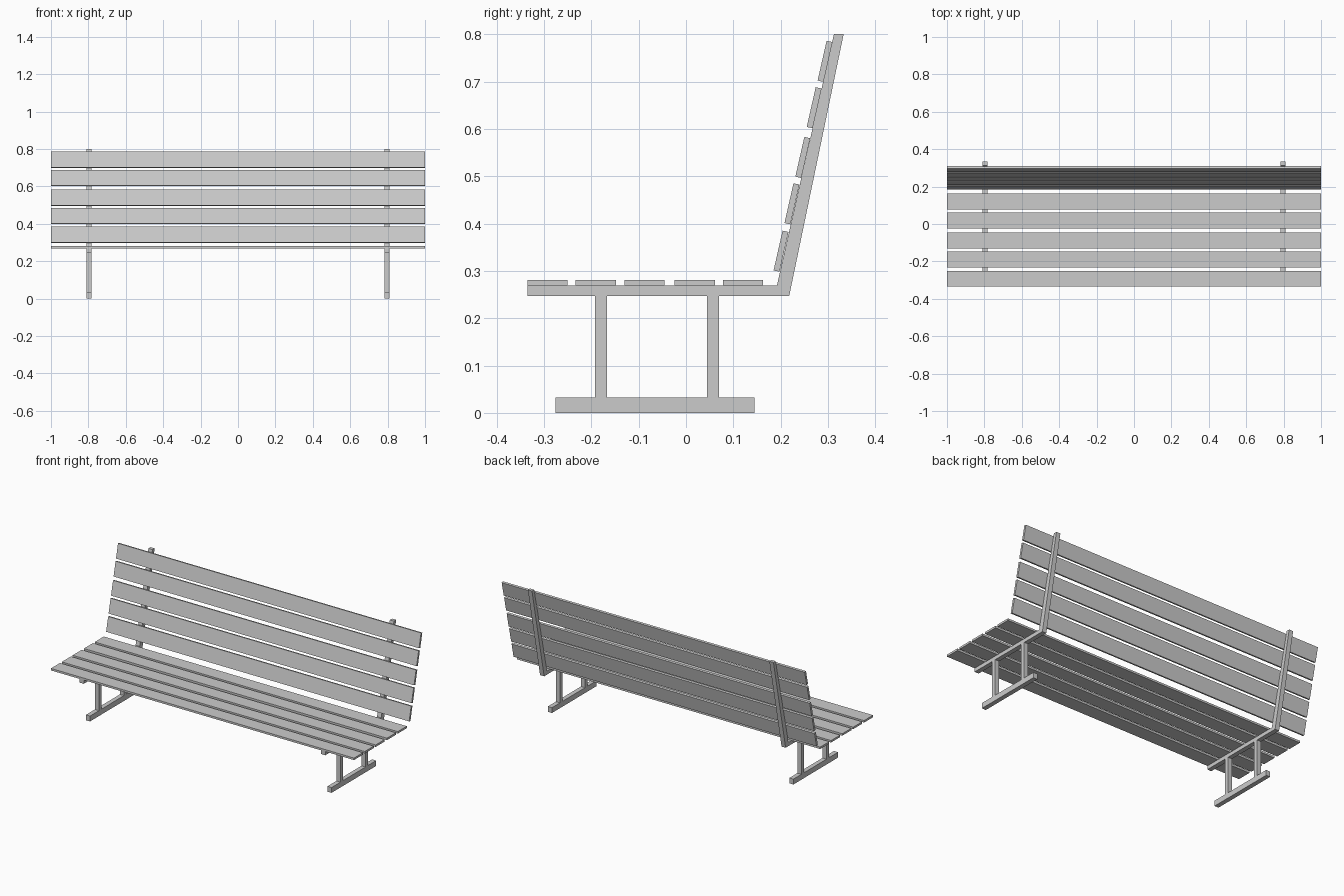
import bpy, bmesh

if "Cube" in bpy.data.objects:
    bpy.data.objects.remove(bpy.data.objects["Cube"])

def prism(name, profile, x0, x1):
    """Extrude a (y, z) profile along x."""
    bm = bmesh.new()
    face = bm.faces.new([bm.verts.new((x0, y, z)) for y, z in profile])
    ext = bmesh.ops.extrude_face_region(bm, geom=[face])
    verts = [v for v in ext["geom"] if isinstance(v, bmesh.types.BMVert)]
    bmesh.ops.translate(bm, verts=verts, vec=(x1 - x0, 0, 0))
    bmesh.ops.recalc_face_normals(bm, faces=bm.faces)
    mesh = bpy.data.meshes.new(name)
    bm.to_mesh(mesh)
    bm.free()
    obj = bpy.data.objects.new(name, mesh)
    bpy.context.collection.objects.link(obj)
    return obj

def rect(y0, y1, z0, z1):
    return [(y0, z0), (y1, z0), (y1, z1), (y0, z1)]

# Seat slats
for i, y in enumerate((-0.335, -0.233, -0.130, -0.024, 0.078)):
    prism(f"seat_slat_{i + 1}", rect(y, y + 0.085, 0.269, 0.281), -1, 1)

# Back slats, leaning with the back post
dy, dz = 0.019, 0.084      # along the slat height
ny, nz = 0.0125, -0.0028   # through the slat thickness
for i, (y, z) in enumerate(((0.185, 0.301), (0.208, 0.401), (0.231, 0.499),
                            (0.255, 0.604), (0.278, 0.702))):
    prism(f"back_slat_{i + 1}", [(y, z), (y + ny, z + nz),
          (y + ny + dy, z + nz + dz), (y + dy, z + dz)], -1, 1)

# Side frames: bent seat and back support, two legs and a foot bar
support = [(-0.335, 0.247), (0.218, 0.247), (0.333, 0.800),
           (0.3125, 0.800), (0.192, 0.269), (-0.335, 0.269)]
for side, x in (("left", -0.797), ("right", 0.797)):
    x0, x1 = x - 0.0135, x + 0.0135
    prism(f"{side}_support", support, x0, x1)
    prism(f"{side}_front_leg", rect(-0.192, -0.167, 0.032, 0.247), x0, x1)
    prism(f"{side}_rear_leg", rect(0.044, 0.070, 0.032, 0.247), x0, x1)
    prism(f"{side}_foot_bar", rect(-0.276, 0.145, 0, 0.032), x0, x1)
